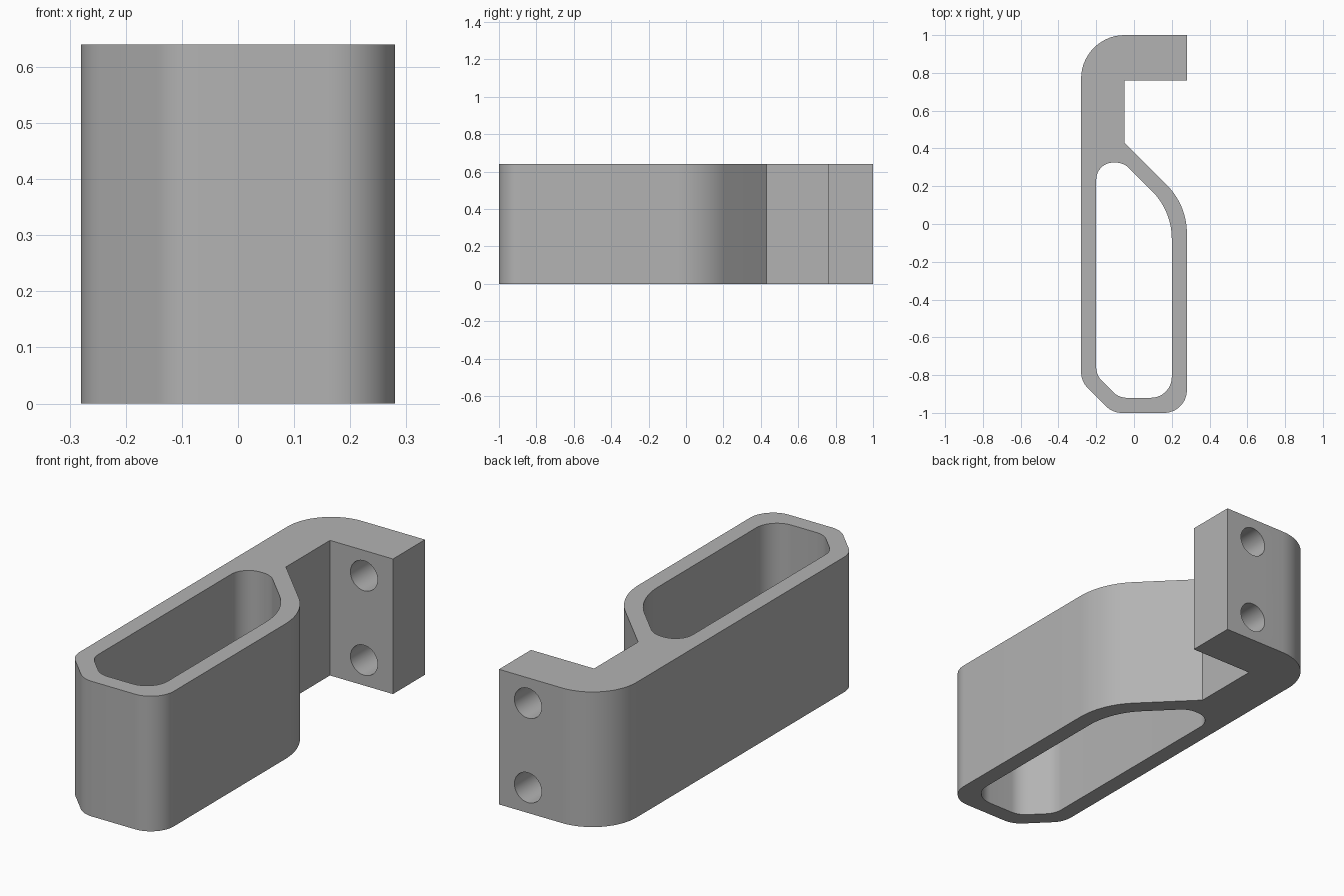
import bpy
import bmesh
from math import pi, radians, tan
from mathutils import Matrix, Vector

if "Cube" in bpy.data.objects:
    bpy.data.objects.remove(bpy.data.objects["Cube"], do_unlink=True)

HEIGHT = 0.64

grey = bpy.data.materials.new("plain grey")
grey.use_nodes = True
colour = (0.45, 0.45, 0.45, 1)
grey.diffuse_color = colour
grey.node_tree.nodes["Principled BSDF"].inputs["Base Color"].default_value = colour


def rounded(corners, steps=14):
    """Turn (x, y, radius) corners into an outline with true fillet arcs."""
    points = []
    for i, (x, y, r) in enumerate(corners):
        p = Vector((x, y))
        if r == 0:
            points.append(p)
            continue
        a = (Vector(corners[i - 1][:2]) - p).normalized()
        b = (Vector(corners[(i + 1) % len(corners)][:2]) - p).normalized()
        half = a.angle(b) / 2
        centre = p + (a + b).normalized() * (r / tan(half)) / abs((a + b).normalized().dot(a))
        start = p + a * (r / tan(half)) - centre
        end = p + b * (r / tan(half)) - centre
        sweep = start.angle_signed(end)
        for k in range(steps + 1):
            # angle_signed is clockwise, Matrix.Rotation is counter-clockwise
            points.append(centre + Matrix.Rotation(-sweep * k / steps, 2) @ start)
    return points


def make_object(name, bm):
    bmesh.ops.recalc_face_normals(bm, faces=bm.faces)
    mesh = bpy.data.meshes.new(name)
    bm.to_mesh(mesh)
    bm.free()
    mesh.materials.append(grey)
    obj = bpy.data.objects.new(name, mesh)
    bpy.context.collection.objects.link(obj)
    return obj


def extrude_outline(name, corners, low, high):
    bm = bmesh.new()
    face = bm.faces.new([bm.verts.new((p.x, p.y, low)) for p in rounded(corners)])
    top = bmesh.ops.extrude_face_region(bm, geom=[face], use_keep_orig=True)["geom"]
    verts = [v for v in top if isinstance(v, bmesh.types.BMVert)]
    bmesh.ops.translate(bm, verts=verts, vec=(0, 0, high - low))
    return make_object(name, bm)


# Bracket body: loop at the front, hooked arm at the back
body = extrude_outline("bracket_body", [
    (0.28, 1, 0), (-0.28, 1, 0.23),
    (-0.28, -0.833, 0.12), (-0.113, -1, 0.12), (0.28, -1, 0.12),
    (0.28, 0.10, 0.36), (-0.05, 0.43, 0), (-0.05, 0.76, 0), (0.28, 0.76, 0),
], 0, HEIGHT)

# Opening through the loop
cutters = [extrude_outline("loop_opening", [
    (-0.2, 0.325, 0.09), (-0.2, -0.80, 0.1), (-0.08, -0.92, 0.1),
    (0.2, -0.92, 0.11), (0.2, 0.07, 0.36), (-0.055, 0.325, 0.1),
], -0.1, HEIGHT + 0.1)]

# Two screw holes through the arm
for z in (0.12, HEIGHT - 0.12):
    bm = bmesh.new()
    bmesh.ops.create_cone(bm, cap_ends=True, segments=48, radius1=0.071,
                          radius2=0.071, depth=0.6)
    bmesh.ops.transform(bm, verts=bm.verts, matrix=Matrix.Translation((0.128, 0.88, z))
                        @ Matrix.Rotation(pi / 2, 4, 'X'))
    cutters.append(make_object("screw_hole", bm))

# Cut the openings
bpy.ops.object.select_all(action='DESELECT')
body.select_set(True)
bpy.context.view_layer.objects.active = body
for cutter in cutters:
    cutter.hide_render = True
    mod = body.modifiers.new(cutter.name, 'BOOLEAN')
    mod.operation = 'DIFFERENCE'
    mod.solver = 'EXACT'
    mod.object = cutter
    bpy.ops.object.modifier_apply(modifier=mod.name)
    bpy.data.objects.remove(cutter, do_unlink=True)

bpy.ops.object.shade_smooth_by_angle(angle=radians(30))
